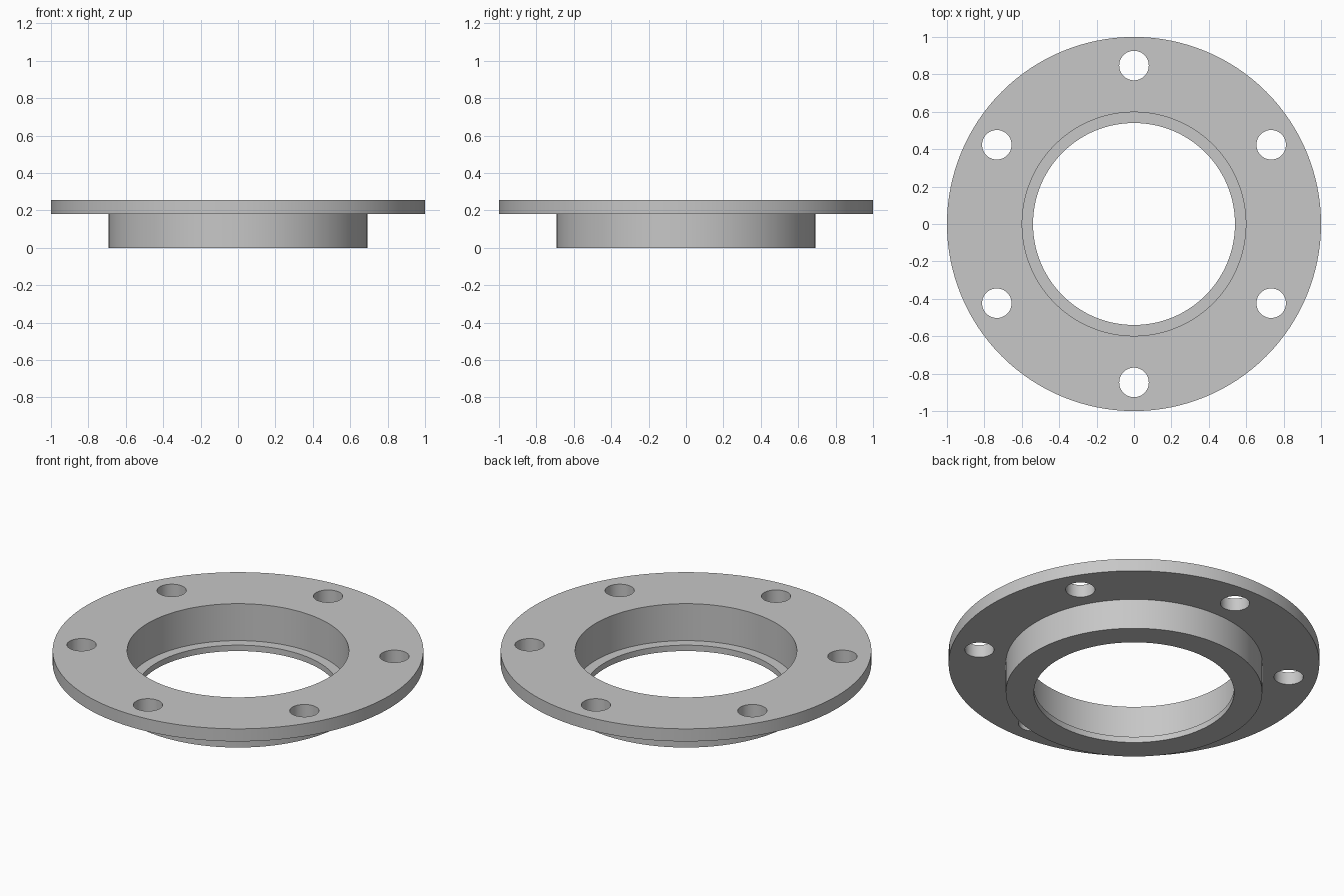
import bpy
import bmesh
import math

cube = bpy.data.objects.get("Cube")
if cube:
    bpy.data.objects.remove(cube, do_unlink=True)

SEGMENTS = 128
BOLT_COUNT, BOLT_CIRCLE, BOLT_RADIUS = 6, 0.847, 0.079
TOP = 0.255

# Single grey metal
grey = bpy.data.materials.new("grey_metal")
grey.use_nodes = True
color = (0.57, 0.57, 0.57, 1)
grey.diffuse_color = color
grey.node_tree.nodes["Principled BSDF"].inputs["Base Color"].default_value = color


def lathe(name, profile):
    """Revolve a closed (radius, height) profile around z."""
    bm = bmesh.new()
    rings = []
    for i in range(SEGMENTS):
        a = math.tau * i / SEGMENTS
        rings.append([bm.verts.new((r * math.cos(a), r * math.sin(a), z))
                      for r, z in profile])
    n = len(profile)
    for i, ring in enumerate(rings):
        nxt = rings[(i + 1) % SEGMENTS]
        for j in range(n):
            k = (j + 1) % n
            bm.faces.new((ring[j], nxt[j], nxt[k], ring[k]))
    bmesh.ops.recalc_face_normals(bm, faces=bm.faces)
    mesh = bpy.data.meshes.new(name)
    bm.to_mesh(mesh)
    bm.free()
    obj = bpy.data.objects.new(name, mesh)
    bpy.context.collection.objects.link(obj)
    mesh.materials.append(grey)
    return obj


# Flange plate, hub and stepped bore in one section
flange = lathe("flange_ring", [
    (0.54, 0), (0.692, 0), (0.692, 0.18), (1, 0.18),
    (1, TOP), (0.598, TOP), (0.598, 0.035), (0.54, 0.035)])

# Bolt hole cutters, spaced evenly from the front
bm = bmesh.new()
for i in range(BOLT_COUNT):
    a = math.tau * i / BOLT_COUNT + math.pi / 2
    made = bmesh.ops.create_cone(bm, cap_ends=True, segments=48, depth=0.3,
                                 radius1=BOLT_RADIUS, radius2=BOLT_RADIUS)
    bmesh.ops.translate(bm, verts=made["verts"],
                        vec=(BOLT_CIRCLE * math.cos(a), BOLT_CIRCLE * math.sin(a), 0.2))
mesh = bpy.data.meshes.new("bolt_hole_cutter")
bm.to_mesh(mesh)
bm.free()
mesh.materials.append(grey)
cutter = bpy.data.objects.new("bolt_hole_cutter", mesh)
bpy.context.collection.objects.link(cutter)
cutter.hide_render = True

# Drill the holes, then discard the cutter
bpy.ops.object.select_all(action="DESELECT")
flange.select_set(True)
bpy.context.view_layer.objects.active = flange
drill = flange.modifiers.new("bolt_holes", "BOOLEAN")
drill.operation = "DIFFERENCE"
drill.solver = "EXACT"
drill.object = cutter
bpy.ops.object.modifier_apply(modifier=drill.name)
bpy.data.objects.remove(cutter, do_unlink=True)

bpy.ops.object.shade_smooth_by_angle(angle=math.radians(30))
